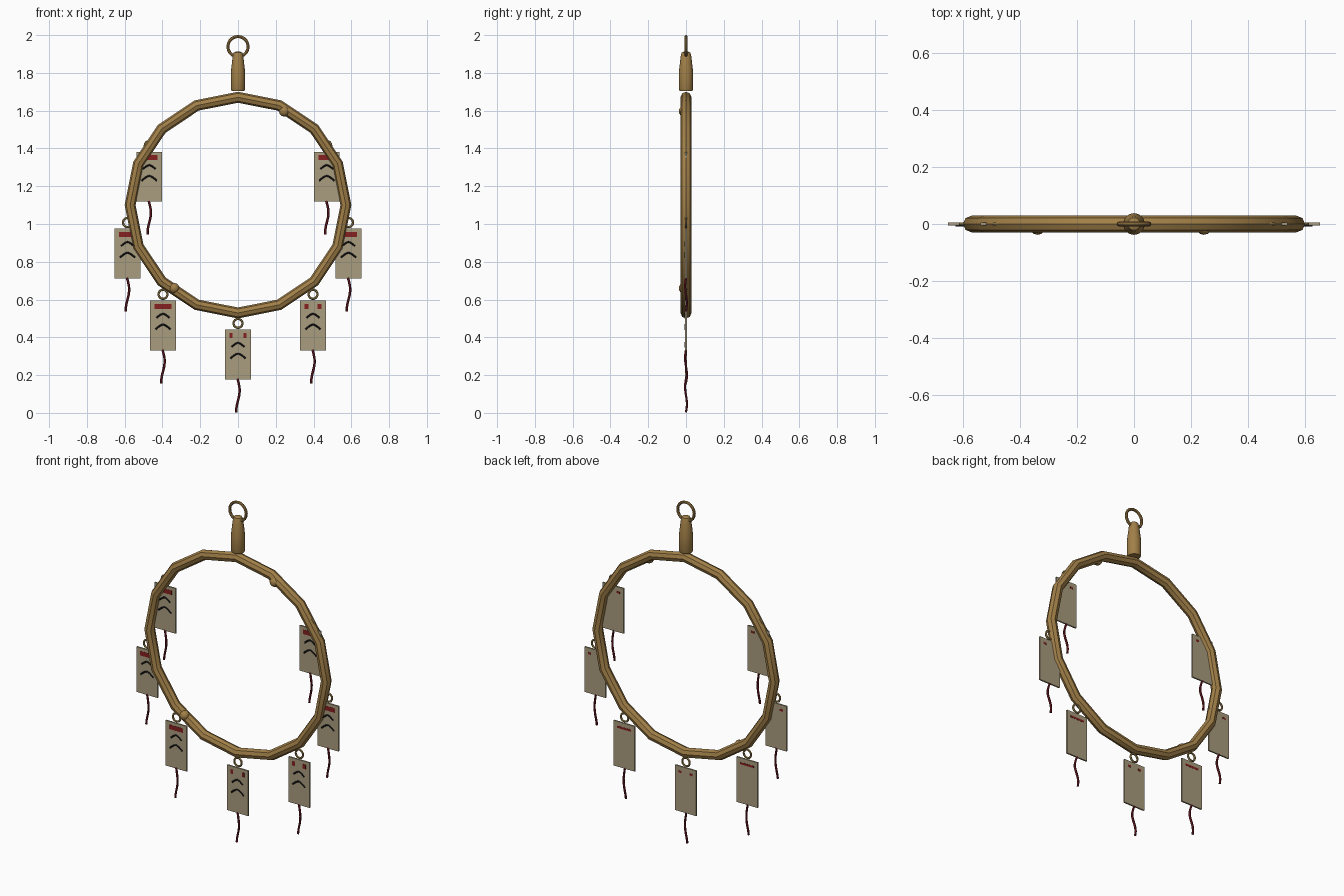
import bpy, bmesh, math
from math import sin, cos, pi
from mathutils import Vector

if "Cube" in bpy.data.objects:
    bpy.data.objects.remove(bpy.data.objects["Cube"])


def material(name, r, g, b):
    m = bpy.data.materials.new(name)
    m.diffuse_color = (r, g, b, 1)
    m.use_nodes = True
    m.node_tree.nodes["Principled BSDF"].inputs["Base Color"].default_value = m.diffuse_color
    return m


WOOD = material("warm wood", 0.36, 0.215, 0.065)
BRASS = material("dull brass", 0.36, 0.25, 0.085)
PAPER = material("aged paper", 0.40, 0.335, 0.21)
RED = material("red ink", 0.24, 0.014, 0.014)
CORD = material("dark red cord", 0.17, 0.012, 0.02)
INK = material("black ink", 0.01, 0.01, 0.012)


def finish(ob, name, mat, smooth=True):
    ob.name = name
    ob.data.materials.clear()
    ob.data.materials.append(mat)
    if smooth:
        bpy.context.view_layer.objects.active = ob
        ob.select_set(True)
        bpy.ops.object.shade_smooth_by_angle(angle=math.radians(40))
        ob.select_set(False)
    return ob


def torus(name, mat, loc, major, minor, seg, sides):
    bpy.ops.mesh.primitive_torus_add(location=loc, rotation=(pi / 2, 0, 0), major_radius=major,
                                     minor_radius=minor, major_segments=seg, minor_segments=sides)
    return finish(bpy.context.object, name, mat)


def box(name, mat, loc, size):
    bpy.ops.mesh.primitive_cube_add(size=1, location=loc)
    ob = bpy.context.object
    ob.scale = size
    bpy.ops.object.transform_apply(location=False, rotation=False, scale=True)
    return finish(ob, name, mat, False)


def tube(name, mat, points, radius, sides=6):
    """Capped tube swept along points."""
    bm = bmesh.new()
    rings = []
    pts = [Vector(p) for p in points]
    for i, p in enumerate(pts):
        t = (pts[min(i + 1, len(pts) - 1)] - pts[max(i - 1, 0)]).normalized()
        u = t.cross(Vector((0, 1, 0))).normalized()
        v = t.cross(u)
        rings.append([bm.verts.new(p + radius * (u * cos(2 * pi * k / sides) + v * sin(2 * pi * k / sides)))
                      for k in range(sides)])
    for a, b in zip(rings, rings[1:]):
        for k in range(sides):
            bm.faces.new((a[k], a[(k + 1) % sides], b[(k + 1) % sides], b[k]))
    bm.faces.new(rings[0])
    bm.faces.new(rings[-1])
    bmesh.ops.recalc_face_normals(bm, faces=bm.faces)
    me = bpy.data.meshes.new(name)
    bm.to_mesh(me)
    bm.free()
    ob = bpy.data.objects.new(name, me)
    bpy.context.collection.objects.link(ob)
    return finish(ob, name, mat)


def lathe(name, mat, profile, sides=16):
    bm = bmesh.new()
    rings = [[bm.verts.new((r * cos(2 * pi * k / sides), r * sin(2 * pi * k / sides), z))
              for k in range(sides)] for r, z in profile]
    for a, b in zip(rings, rings[1:]):
        for k in range(sides):
            bm.faces.new((a[k], a[(k + 1) % sides], b[(k + 1) % sides], b[k]))
    bm.faces.new(rings[0])
    bm.faces.new(rings[-1])
    bmesh.ops.recalc_face_normals(bm, faces=bm.faces)
    me = bpy.data.meshes.new(name)
    bm.to_mesh(me)
    bm.free()
    ob = bpy.data.objects.new(name, me)
    bpy.context.collection.objects.link(ob)
    return finish(ob, name, mat)


# Hoop: sixteen-sided bent branch with two knots
torus("hoop", WOOD, (0, 0, 1.1), 0.571, 0.029, 16, 8)
for i, (x, z) in enumerate([(0.245, 1.597), (-0.338, 0.66)]):
    bpy.ops.mesh.primitive_uv_sphere_add(segments=12, ring_count=8, radius=0.028, location=(x, -0.01, z))
    finish(bpy.context.object, f"knot_{i}", WOOD)

# Hanging cap and ring
lathe("hanger_cap", WOOD, [(0.034, 1.705), (0.038, 1.715), (0.038, 1.80), (0.035, 1.83),
                           (0.027, 1.895), (0.022, 1.908), (0.010, 1.914)])
torus("hanger_ring", WOOD, (0, 0, 1.939), 0.0535, 0.008, 20, 8)

# Paper tags: x, top height, front band pieces, back band pieces (x offset, width)
FULL = [(0, 0.09)]
ENDS = [(-0.037, 0.014), (0.037, 0.014)]
BITS = [(-0.035, 0.02), (0.035, 0.02)]
TAGS = [(-0.47, 1.382, FULL, BITS), (-0.585, 0.975, FULL, BITS), (-0.397, 0.595, FULL, FULL),
        (0, 0.441, ENDS, BITS), (0.397, 0.595, BITS, FULL), (0.585, 0.975, FULL, BITS),
        (0.47, 1.382, FULL, BITS)]
W, H, T = 0.137, 0.264, 0.009
for n, (x, top, front, back) in enumerate(TAGS):
    torus(f"tag_loop_{n}", BRASS, (x, 0, top + 0.033), 0.024, 0.006, 14, 6)
    box(f"tag_{n}", PAPER, (x, 0, top - H / 2), (W, T, H))
    # Red bands on both faces
    for side, pieces, h in ((-1, front, 0.026), (1, back, 0.012)):
        for k, (dx, w) in enumerate(pieces):
            box(f"band_{n}_{side}_{k}", RED, (x + dx, side * T / 2, top - 0.031), (w, 0.002, h))
    # Two painted arcs on the front
    for k, (half, peak, drop) in enumerate([(0.034, 0.070, 0.022), (0.040, 0.127, 0.026)]):
        pts = [(x + half * s / 4, -T / 2, top - peak - drop * (abs(s) / 4) ** 1.5) for s in range(-4, 5)]
        tube(f"arc_{n}_{k}", INK, pts, 0.0045)
    # Wavy cord below
    z0 = top - H + 0.004
    pts = [(x + 0.009 * sin(pi * t / 8 * 1.7 - 0.3), -0.005 * sin(2 * pi * t / 8), z0 - 0.178 * t / 8)
           for t in range(9)]
    tube(f"cord_{n}", CORD, pts, 0.0065)
